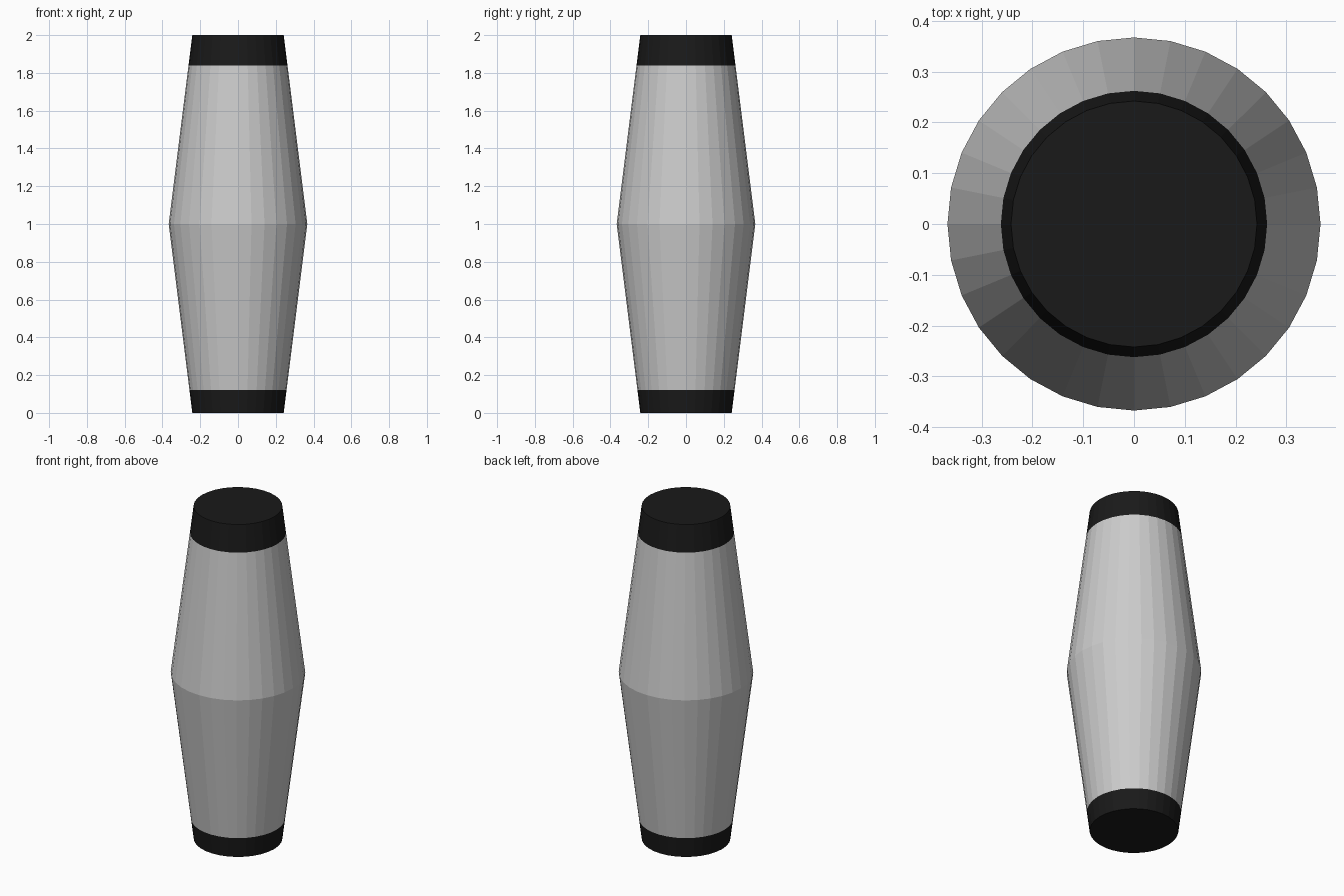
import bpy, bmesh
from math import cos, sin, pi

if "Cube" in bpy.data.objects:
    bpy.data.objects.remove(bpy.data.objects["Cube"])

SIDES = 32
END_R, MID_R = 0.242, 0.367
LOW_BAND, HIGH_BAND = 0.12, 1.84

black = bpy.data.materials.new("black")
black.diffuse_color = (0.01, 0.01, 0.01, 1)
black.use_nodes = True
black.node_tree.nodes["Principled BSDF"].inputs["Base Color"].default_value = black.diffuse_color


def radius(z):
    return MID_R - (MID_R - END_R) * abs(z - 1)


def lathe(name, heights, cap_low=False, cap_high=False, mat=None):
    bm = bmesh.new()
    rings = [[bm.verts.new((radius(z) * cos(2 * pi * i / SIDES),
                            radius(z) * sin(2 * pi * i / SIDES), z))
              for i in range(SIDES)] for z in heights]
    for low, high in zip(rings, rings[1:]):
        for i in range(SIDES):
            j = (i + 1) % SIDES
            bm.faces.new((low[i], low[j], high[j], high[i]))
    if cap_low:
        bm.faces.new(rings[0][::-1])
    if cap_high:
        bm.faces.new(rings[-1])
    mesh = bpy.data.meshes.new(name)
    bm.to_mesh(mesh)
    bm.free()
    if mat:
        mesh.materials.append(mat)
    obj = bpy.data.objects.new(name, mesh)
    bpy.context.collection.objects.link(obj)
    return obj


# Grey double-tapered body
lathe("body", [LOW_BAND, 1.0, HIGH_BAND])
# Black end caps continuing the taper
lathe("bottom_cap", [0.0, LOW_BAND], cap_low=True, mat=black)
lathe("top_cap", [HIGH_BAND, 2.0], cap_high=True, mat=black)
